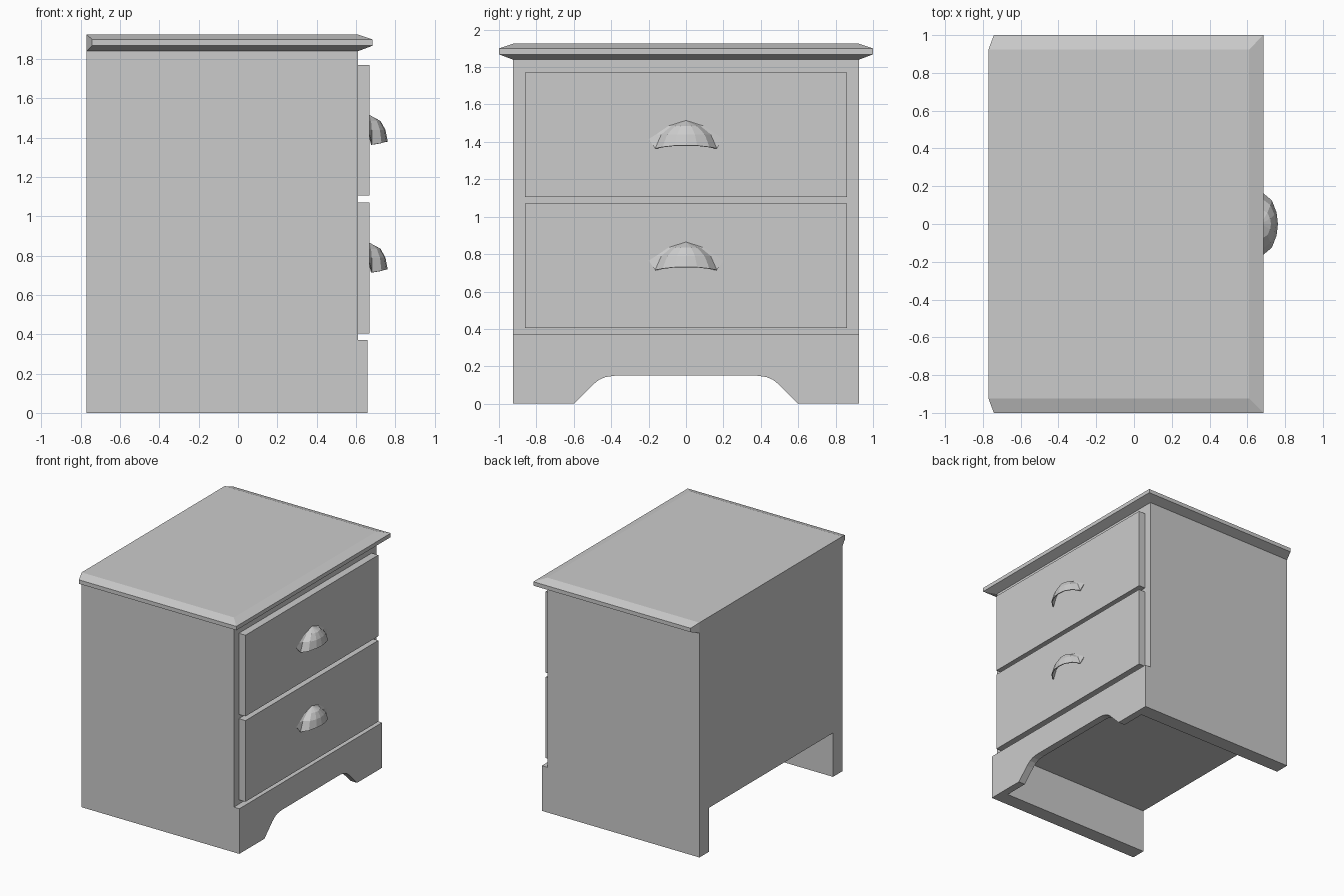
import bpy, bmesh
from mathutils import Vector

default = bpy.data.objects.get("Cube")
if default:
    bpy.data.objects.remove(default, do_unlink=True)

grey = bpy.data.materials.new("light_grey")
grey.use_nodes = True
colour = (0.6, 0.6, 0.6, 1)
grey.diffuse_color = colour
grey.node_tree.nodes["Principled BSDF"].inputs["Base Color"].default_value = colour


def finish(name, bm):
    bmesh.ops.recalc_face_normals(bm, faces=bm.faces)
    mesh = bpy.data.meshes.new(name)
    bm.to_mesh(mesh)
    bm.free()
    mesh.materials.append(grey)
    ob = bpy.data.objects.new(name, mesh)
    bpy.context.collection.objects.link(ob)
    return ob


def prism(name, outline, offset):
    """Extrude a closed outline of 3D points by an offset."""
    bm = bmesh.new()
    face = bm.faces.new([bm.verts.new(p) for p in outline])
    new = bmesh.ops.extrude_face_region(bm, geom=[face])["geom"]
    bmesh.ops.translate(bm, vec=Vector(offset),
                        verts=[v for v in new if isinstance(v, bmesh.types.BMVert)])
    return finish(name, bm)


def box(name, x0, x1, y, z0, z1):
    return prism(name, [(x0, -y, z0), (x1, -y, z0), (x1, -y, z1), (x0, -y, z1)], (0, 2 * y, 0))


def cut(target, cutter):
    mod = target.modifiers.new("cut", "BOOLEAN")
    mod.operation, mod.solver, mod.object = "DIFFERENCE", "EXACT", cutter
    cutter.hide_render = True
    bpy.context.view_layer.objects.active = target
    bpy.ops.object.modifier_apply(modifier=mod.name)
    bpy.data.objects.remove(cutter, do_unlink=True)


BACK, FRONT, PLINTH, HALF = -0.77, 0.61, 0.66, 0.925

# Cabinet with stepped plinth, hollow below the floor panel
side = [(BACK, 0), (PLINTH, 0), (PLINTH, 0.37), (FRONT, 0.37), (FRONT, 1.84), (BACK, 1.84)]
cabinet = prism("cabinet", [(x, -HALF, z) for x, z in side], (0, 2 * HALF, 0))
cut(cabinet, box("underside_cutter", -1, 0.6, 0.805, -0.2, 0.36))

# Curved opening in the front skirt
curve = [(0.6, 0), (0.5, 0.1), (0.465, 0.128), (0.43, 0.143), (0.38, 0.15)]
arch = [(0.6, -0.1)] + curve
arch += [(-y, z) for y, z in reversed(arch)]
cut(cabinet, prism("arch_cutter", [(0.5, y, z) for y, z in arch], (0.4, 0, 0)))

# Top board: stacked outlines give bevels above and below a thin rim
bm = bmesh.new()
rings = []
for z, grow in ((1.84, 0), (1.868, 1), (1.9, 1), (1.925, 0)):
    y, front, back = HALF + 0.075 * grow, FRONT + 0.075 * grow, BACK + 0.028 * grow
    pts = [(BACK, -HALF), (back, -y), (front, -y), (front, y), (back, y), (BACK, HALF)]
    if not grow:
        pts = [pts[0], (FRONT, -HALF), (FRONT, HALF), pts[-1]]
    rings.append([bm.verts.new((px, py, z)) for px, py in pts])
low, rim_low, rim_high, high = rings
for i in range(5):
    bm.faces.new((rim_low[i], rim_low[i + 1], rim_high[i + 1], rim_high[i]))
for flat, rim in ((low, rim_low), (high, rim_high)):
    bm.faces.new(flat)
    bm.faces.new((flat[0], rim[0], rim[1]))
    bm.faces.new((flat[3], rim[4], rim[5]))
    for i in range(3):
        bm.faces.new((flat[i], flat[i + 1], rim[i + 2], rim[i + 1]))
bm.faces.new((low[0], rim_low[0], rim_high[0], high[0], high[3], rim_high[5], rim_low[5], low[3]))
bmesh.ops.remove_doubles(bm, verts=bm.verts, dist=0.0001)
finish("top_board", bm)


def cup_pull(name, x, z):
    """Faceted half dome, open below: ribs meet at a peak on the drawer face."""
    half = [(0.2, 0, 0.05), (0.165, 0.012, 0), (0.125, 0.06, 0.008), (0.06, 0.085, 0.015)]
    ribs = half + [(0, 0.092, 0.015)] + [(-y, d, h) for y, d, h in reversed(half)]
    bm = bmesh.new()
    peak = bm.verts.new((x, 0, z + 0.15))
    columns = []
    for y, d, h in ribs:
        columns.append([bm.verts.new((x + d * depth, y * width, z + height))
                        for width, depth, height in ((1, 1, h), (0.8, 0.87, 0.075), (0.47, 0.6, 0.12))])
    for a, b in zip(columns, columns[1:]):
        for i in range(2):
            bm.faces.new((a[i], b[i], b[i + 1], a[i + 1]))
        bm.faces.new((a[2], b[2], peak))
    pull = finish(name, bm)
    shell = pull.modifiers.new("shell", "SOLIDIFY")
    shell.thickness = 0.006
    shell.offset = -1


# Drawers and their pulls
for name, z in (("lower", 0.405), ("upper", 1.105)):
    box(name + "_drawer", FRONT, 0.67, 0.86, z, z + 0.665)
cup_pull("lower_pull", 0.67, 0.715)
cup_pull("upper_pull", 0.67, 1.365)
